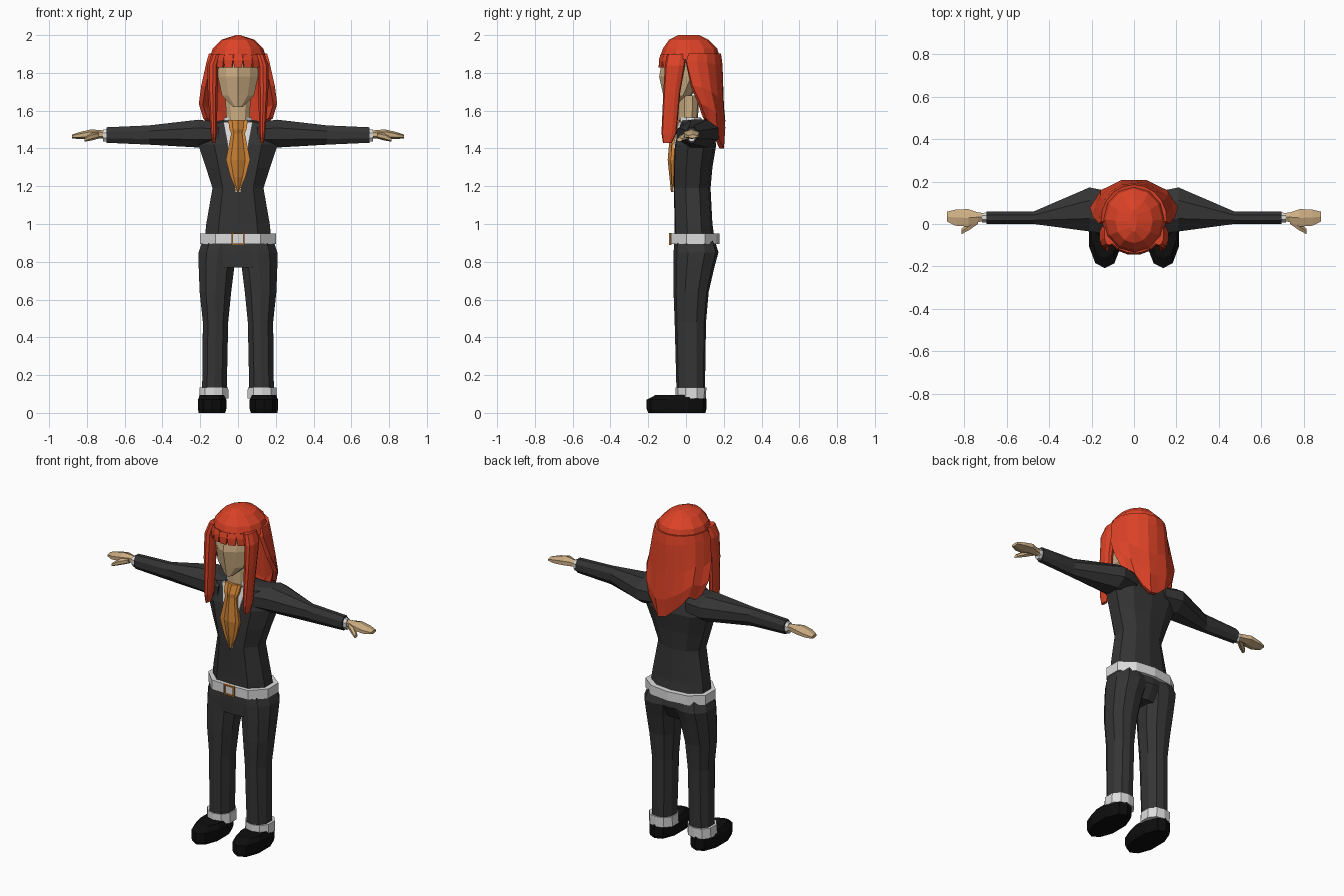
import bpy, bmesh, math


def material(name, r, g, b):
    m = bpy.data.materials.new(name)
    m.diffuse_color = (r, g, b, 1)
    return m


HAIR = material("red hair", 0.72, 0.055, 0.02)
SKIN = material("skin", 0.62, 0.43, 0.23)
SUIT = material("charcoal cloth", 0.035, 0.035, 0.035)
SHOE = material("black leather", 0.004, 0.004, 0.004)
WHITE = material("white cloth", 0.72, 0.72, 0.72)
ORANGE = material("orange", 0.6, 0.22, 0.035)


def make(name, verts, faces, mat, mirror=False, thick=0):
    me = bpy.data.meshes.new(name)
    me.from_pydata(verts, [], faces)
    bm = bmesh.new()
    bm.from_mesh(me)
    bmesh.ops.recalc_face_normals(bm, faces=bm.faces)
    bm.to_mesh(me)
    bm.free()
    me.materials.append(mat)
    ob = bpy.data.objects.new(name, me)
    bpy.context.collection.objects.link(ob)
    if thick:
        s = ob.modifiers.new("thickness", 'SOLIDIFY')
        s.thickness, s.offset = thick, 0
    if mirror:
        ob.modifiers.new("mirror", 'MIRROR')
    return ob


def loft(name, rings, mat, mirror=False):
    n = len(rings[0])
    verts = [p for r in rings for p in r]
    faces = [(k * n + i, k * n + (i + 1) % n, (k + 1) * n + (i + 1) % n, (k + 1) * n + i)
             for k in range(len(rings) - 1) for i in range(n)]
    faces += [tuple(range(n)), tuple(range((len(rings) - 1) * n, len(rings) * n))]
    return make(name, verts, faces, mat, mirror)


def profile(f):
    half = [(0.6, -f), (1, -0.35), (1, 0.4), (0.6, 0.88)]
    return [(0, -1)] + half + [(0, 1)] + [(-x, y) for x, y in reversed(half)]


def sec(z, x0, x1, y0, y1, f=0.85):
    # horizontal cross-section inside a box
    return [((x0 + x1) / 2 + (x1 - x0) / 2 * u, (y0 + y1) / 2 + (y1 - y0) / 2 * v, z)
            for u, v in profile(f)]


def mid(z, w, y0, y1, f=0.85):
    return sec(z, -w, w, y0, y1, f)


def xsec(x, y0, y1, z0, z1, n=8):
    # cross-section of a limb running along x
    c = 1 / math.cos(math.pi / n)
    return [(x, (y0 + y1) / 2 + (y1 - y0) / 2 * c * math.cos(math.tau * (i + .5) / n),
             (z0 + z1) / 2 + (z1 - z0) / 2 * c * math.sin(math.tau * (i + .5) / n)) for i in range(n)]


def box(name, x0, x1, y0, y1, z0, z1, mat):
    return loft(name, [[(x0, y0, z), (x1, y0, z), (x1, y1, z), (x0, y1, z)] for z in (z0, z1)], mat)


# Jacket and hips
loft("jacket", [mid(*r, 0.96) for r in [
    (.77, .12, -.06, .12), (.85, .195, -.062, .165), (.93, .175, -.06, .15),
    (1.0, .168, -.06, .14), (1.19, .135, -.065, .13), (1.3, .17, -.065, .14),
    (1.42, .21, -.06, .16), (1.53, .195, -.03, .13), (1.55, .08, -.02, .09)]], SUIT)

# Sleeves, shirt cuffs, hands
loft("sleeve", [xsec(*r) for r in [
    (.10, -.05, .15, 1.41, 1.54), (.21, -.035, .172, 1.405, 1.552),
    (.47, 0, .06, 1.42, 1.522), (.695, 0, .06, 1.43, 1.512)]], SUIT, True)
loft("shirt_cuff", [xsec(*r) for r in [
    (.68, .005, .055, 1.437, 1.503), (.715, .008, .052, 1.437, 1.5)]], WHITE, True)
loft("hand", [xsec(*r, 6) for r in [
    (.70, .012, .05, 1.455, 1.49), (.735, .01, .055, 1.455, 1.495), (.78, -.012, .07, 1.455, 1.497),
    (.84, -.008, .068, 1.452, 1.484), (.88, .012, .058, 1.455, 1.472)]], SKIN, True)
loft("thumb", [xsec(*r, 6) for r in [
    (.735, .0, .04, 1.455, 1.485), (.775, -.028, .01, 1.445, 1.478),
    (.812, -.048, -.022, 1.437, 1.456)]], SKIN, True)

# Trousers, turn-ups, shoes
loft("trouser_leg", [sec(*r) for r in [
    (.10, .06, .19, -.05, .10), (.48, .052, .186, -.06, .106), (.64, .036, .203, -.066, .12),
    (.77, .02, .208, -.066, .15), (.85, .0, .208, -.066, .172), (.92, .0, .185, -.06, .15)]], SUIT, True)
loft("trouser_turn_up", [sec(*r) for r in [
    (.075, .05, .206, -.055, .105), (.135, .052, .204, -.055, .108)]], WHITE, True)
loft("shoe", [sec(*r) for r in [
    (0, .068, .208, -.2, .102), (.02, .062, .212, -.208, .108), (.07, .062, .212, -.208, .108),
    (.095, .075, .2, -.16, .1)]], SHOE, True)

# Belt and buckle frame
loft("belt", [mid(z, .2, -.082, .178, 0.97) for z in (.893, .95)], WHITE)
for s in (-1, 1):
    box("buckle_side", s * .031 - .004, s * .031 + .004, -.09, -.078, .89, .953, ORANGE)
    z = .9215 + s * .028
    box("buckle_bar", -.035, .035, -.09, -.078, z - .0035, z + .0035, ORANGE)

# Shirt front, collar and tie
loft("shirt_front", [[(-w, y, z), (w, y, z), (w, y + .03, z), (-w, y + .03, z)] for z, w, y in [
    (1.17, .012, -.07), (1.42, .055, -.066), (1.54, .078, -.04)]], WHITE)
loft("collar", [mid(*r) for r in [(1.5, .085, -.045, .09), (1.565, .073, -.035, .08)]], WHITE)
loft("tie", [mid(*r, .2) for r in [
    (1.17, .006, -.08, -.06), (1.25, .04, -.088, -.055), (1.34, .064, -.097, -.05),
    (1.48, .036, -.085, -.04), (1.5, .045, -.085, -.035), (1.55, .052, -.062, -.02)]], ORANGE)

# Neck and head
loft("neck", [mid(*r) for r in [(1.5, .058, -.04, .06), (1.68, .068, -.045, .07)]], SKIN)
loft("head", [mid(*r, .72) for r in [
    (1.62, .025, -.11, -.05), (1.68, .085, -.12, .03),
    (1.78, .106, -.142, .1), (1.88, .11, -.125, .12)]], SKIN)

# Hair cap
loft("hair_cap", [[(w * math.sin(a), (y0 + y1) / 2 - (y1 - y0) / 2 * math.cos(a), z)
                   for a in [math.tau * i / 12 for i in range(12)]]
                  for z, w, y0, y1 in [(2.0, .012, -.04, .07), (1.975, .088, -.09, .12),
                                       (1.93, .133, -.122, .165), (1.87, .153, -.141, .182)]], HAIR)

# Long hair around the back, with a ragged hem
hem = [1.56, 1.53, 1.55, 1.49, 1.45, 1.41, 1.40, 1.44, 1.5, 1.54, 1.56]
rows = [(0, .142, .025, .148, 95), (.12, .155, .02, .162, 97), (.5, .183, .03, .162, 90),
        (.78, .2, .045, .157, 80), (1, .183, .055, .138, 72)]
verts = []
for s, rx, cy, ry, span in rows:
    for i, zb in enumerate(hem):
        a = math.radians((i / 5 - 1) * span)
        k = 1 - .06 * s * (i % 2)
        verts.append((rx * k * math.sin(a), cy + ry * k * math.cos(a), 1.9 + (zb - 1.9) * s))
n = len(hem)
make("long_hair", verts, [(r * n + i, r * n + i + 1, r * n + n + i + 1, r * n + n + i)
                          for r in range(len(rows) - 1) for i in range(n - 1)], HAIR, thick=.025)

# Front locks and fringe
loft("front_lock", [sec(*r) for r in [
    (1.43, .12, .137, -.122, -.075), (1.48, .112, .145, -.13, -.05), (1.7, .108, .16, -.12, -.03),
    (1.84, .104, .162, -.112, -.005), (1.9, .09, .14, -.1, 0)]], HAIR, True)
verts, faces = [], []
for i in range(5):
    for a, z, r in ((-9.8, 1.895, .95), (9.8, 1.895, .95), (9.8, 1.868, 1), (7.5, 1.828, 1),
                    (-7.5, 1.828, 1), (-9.8, 1.868, 1)):
        t = math.radians((i - 2) * 19.5 + a)
        verts.append((.15 * r * math.sin(t), .02 - .16 * r * math.cos(t), z))
    faces += [tuple(i * 6 + j for j in q) for q in ((0, 1, 2, 5), (5, 2, 3, 4))]
make("fringe", verts, faces, HAIR, thick=.012)
